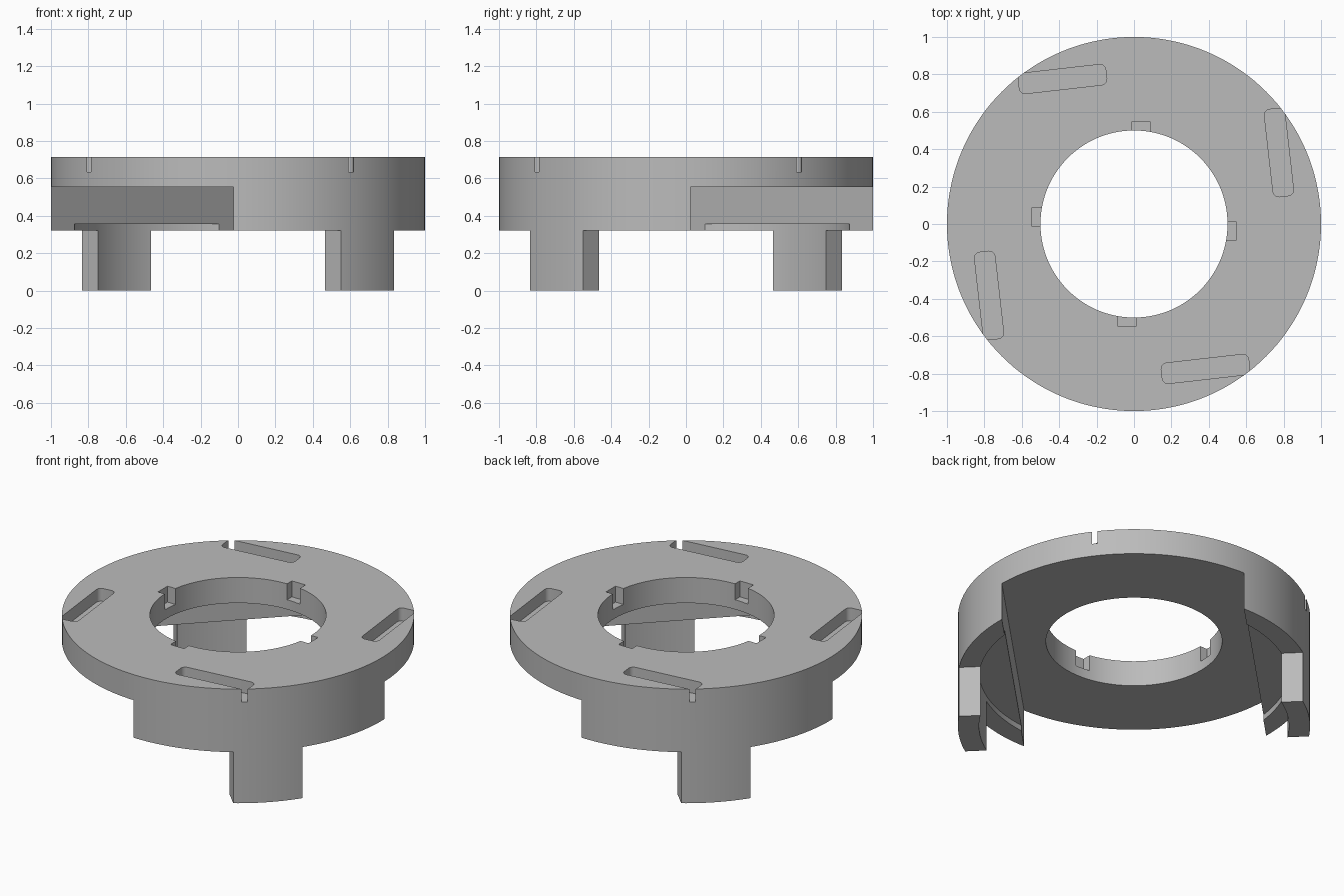
import bpy, bmesh, math
from mathutils import Matrix, Vector

old = bpy.data.objects.get("Cube")
if old:
    bpy.data.objects.remove(old, do_unlink=True)

TOP, DISC_BASE, SKIRT_BASE = 0.715, 0.555, 0.32
DIAGONAL = math.radians(-45)

grey = bpy.data.materials.new("plain grey")
grey.use_nodes = True
colour = (0.5, 0.5, 0.5, 1)
grey.diffuse_color = colour
grey.node_tree.nodes["Principled BSDF"].inputs["Base Color"].default_value = colour


def add_object(name, bm):
    mesh = bpy.data.meshes.new(name)
    bm.to_mesh(mesh)
    bm.free()
    mesh.materials.append(grey)
    obj = bpy.data.objects.new(name, mesh)
    bpy.context.collection.objects.link(obj)
    return obj


def cylinder(name, radius, z0, z1):
    bm = bmesh.new()
    bmesh.ops.create_cone(bm, cap_ends=True, segments=144, radius1=radius, radius2=radius,
                          depth=z1 - z0, matrix=Matrix.Translation((0, 0, (z0 + z1) / 2)))
    return add_object(name, bm)


def box(name, low, high, turn=0, corner=0, tilt=0):
    """Box between two corners, tilted about its centre, then turned about the z axis."""
    low, high = Vector(low), Vector(high)
    bm = bmesh.new()
    bmesh.ops.create_cube(bm, size=1, matrix=Matrix.Diagonal((*(high - low), 1)))
    if corner:
        upright = [e for e in bm.edges if abs(e.verts[0].co.z - e.verts[1].co.z) > 1e-4]
        bmesh.ops.bevel(bm, geom=upright, offset=corner, segments=6, profile=0.5, affect='EDGES')
    place = (Matrix.Rotation(turn, 4, 'Z') @ Matrix.Translation((low + high) / 2)
             @ Matrix.Rotation(tilt, 4, 'Z'))
    bm.transform(place)
    return add_object(name, bm)


def cut(target, cutter):
    mod = target.modifiers.new("cut", 'BOOLEAN')
    mod.operation = 'DIFFERENCE'
    mod.solver = 'EXACT'
    mod.object = cutter
    bpy.context.view_layer.objects.active = target
    bpy.ops.object.modifier_apply(modifier=mod.name)
    bpy.data.objects.remove(cutter, do_unlink=True)


# Ring body with a central hole
body = cylinder("ring_body", 1, 0, TOP)
cut(body, cylinder("hole_cutter", 0.5, -0.5, 1))

# Wide channel below the disc, leaving a skirt segment on each side
cut(body, box("channel_cutter", (-0.69, -2, -0.5), (0.69, 2, DISC_BASE), DIAGONAL))

# Shallow round recess under the skirts, which also hollows the legs
cut(body, cylinder("recess_cutter", 0.88, -0.5, 0.355))

# Trim below the skirts to leave one leg on each segment
for side in (0, math.pi):
    cut(body, box("leg_cutter", (-2, 0.2, -0.5), (2, 2, SKIRT_BASE), DIAGONAL + side))

# Four rounded slots in the top and four key notches around the hole
for i in range(4):
    turn = i * math.pi / 2
    cut(body, box("slot_cutter", (0.147, -0.83, TOP - 0.08), (0.617, -0.72, 1), turn,
                  corner=0.03, tilt=math.radians(6.5)))
    cut(body, box("notch_cutter", (-0.01, 0.45, TOP - 0.1), (0.085, 0.548, 1), turn))

# Smooth curved walls, sharp rims
bpy.ops.object.select_all(action='DESELECT')
body.select_set(True)
bpy.context.view_layer.objects.active = body
bpy.ops.object.shade_smooth_by_angle(angle=math.radians(30))
